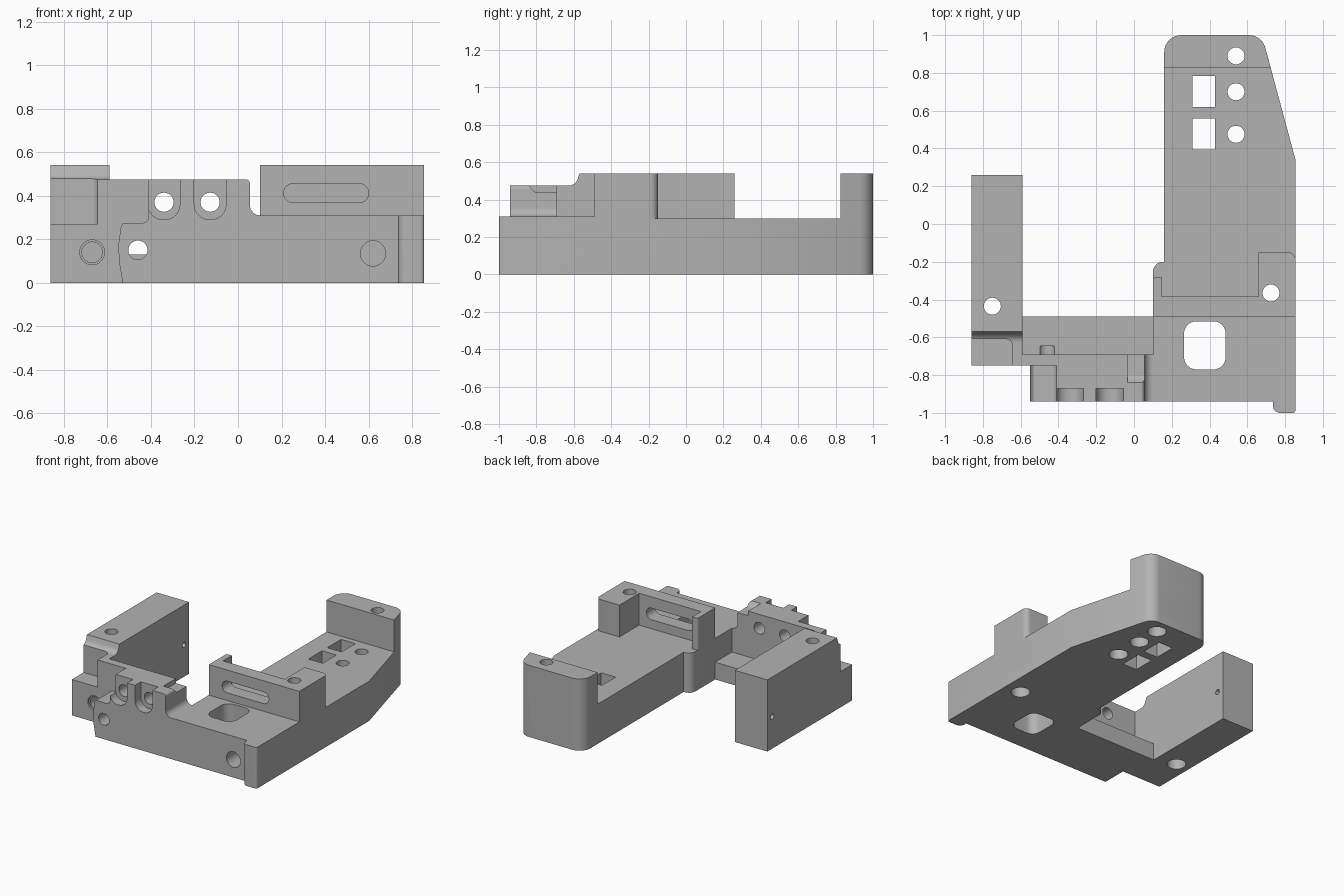
import bpy, bmesh, math
from mathutils import Vector

if "Cube" in bpy.data.objects:
    bpy.data.objects.remove(bpy.data.objects["Cube"])

grey = bpy.data.materials.new("plain grey")
grey.use_nodes = True
grey.diffuse_color = (0.45, 0.45, 0.45, 1)
grey.node_tree.nodes["Principled BSDF"].inputs["Base Color"].default_value = (0.45, 0.45, 0.45, 1)


def rounded(points, steps=8):
    """Outline with a fillet at each corner given as (u, v, radius)."""
    out = []
    for i, p in enumerate(points):
        c = Vector(p[:2])
        if len(p) < 3:
            out.append(c)
            continue
        d1 = (Vector(points[i - 1][:2]) - c).normalized()
        d2 = (Vector(points[(i + 1) % len(points)][:2]) - c).normalized()
        half = d1.angle(d2) / 2
        centre = c + (d1 + d2).normalized() * (p[2] / math.sin(half))
        start = c + d1 * (p[2] / math.tan(half)) - centre
        end = c + d2 * (p[2] / math.tan(half)) - centre
        sweep = start.angle_signed(end)
        for k in range(steps + 1):
            t = -sweep * k / steps
            out.append(centre + Vector((start.x * math.cos(t) - start.y * math.sin(t),
                                        start.x * math.sin(t) + start.y * math.cos(t))))
    return out


def prism(name, points, axis, a, b):
    """Extrude an outline along an axis from a to b."""
    place = {"x": lambda u, v, w: (w, u, v), "y": lambda u, v, w: (u, w, v),
             "z": lambda u, v, w: (u, v, w)}[axis]
    bm = bmesh.new()
    low, high = [[bm.verts.new(place(p[0], p[1], w)) for p in points] for w in (a, b)]
    bm.faces.new(low)
    bm.faces.new(high)
    for i in range(len(points)):
        bm.faces.new((low[i - 1], low[i], high[i], high[i - 1]))
    bmesh.ops.recalc_face_normals(bm, faces=bm.faces)
    mesh = bpy.data.meshes.new(name)
    bm.to_mesh(mesh)
    bm.free()
    mesh.materials.append(grey)
    obj = bpy.data.objects.new(name, mesh)
    bpy.context.collection.objects.link(obj)
    return obj


def rect(u0, u1, v0, v1, r=0):
    corners = [(u0, v0), (u1, v0), (u1, v1), (u0, v1)]
    return rounded([c + (r,) for c in corners]) if r else corners


def circle(u, v, r, n=32):
    return [(u + r * math.cos(math.tau * i / n), v + r * math.sin(math.tau * i / n)) for i in range(n)]


# Main deck with its angled rear corner and front foot
body = prism("mount_body", rounded([
    (0.16, 1, 0.09), (0.677, 1, 0.09), (0.855, 0.34), (0.855, -1, 0.015), (0.735, -1, 0.04),
    (0.735, -0.94), (0.1, -0.94), (0.1, -0.2, 0.055), (0.16, -0.2)]), "z", 0, 0.3)
solids = [
    # Slightly higher front deck
    prism("front_deck", rounded([(0.1, -0.94), (0.735, -0.94), (0.735, -1, 0.04),
                                 (0.855, -1, 0.015), (0.855, -0.45), (0.1, -0.45)]), "z", 0.1, 0.31),
    # Rear wall
    prism("rear_wall", rounded([(0.16, 0.825), (0.7238, 0.825), (0.677, 1, 0.09), (0.16, 1, 0.09)]),
          "z", 0.1, 0.54),
    # Cross wall with hooked end and corner block
    prism("cross_wall", rounded([
        (0.1, -0.49), (0.855, -0.49), (0.855, -0.15, 0.04), (0.66, -0.15), (0.66, -0.385),
        (0.145, -0.385), (0.145, -0.28), (0.1, -0.28, 0.02)]), "z", 0.1, 0.54),
    # Front bridge
    prism("front_bridge", rounded([
        (-0.53, 0), (-0.545, 0.09), (-0.55, 0.17), (-0.535, 0.275, 0.02), (-0.41, 0.275, 0.03),
        (-0.41, 0.475), (0.055, 0.475, 0.02), (0.055, 0.31, 0.045), (0.15, 0.31), (0.15, 0)]),
        "y", -0.94, -0.69),
    prism("bridge_plate", rounded([(-0.7, 0), (-0.41, 0), (-0.41, 0.475), (-0.7, 0.475)]),
          "y", -0.75, -0.69),
    prism("bridge_floor", rect(-0.65, 0.15, -0.72, -0.49), "z", 0, 0.13),
    # Side arm
    prism("side_arm", rounded([
        (-0.75, 0), (0.26, 0), (0.26, 0.54), (-0.57, 0.54), (-0.59, 0.475, 0.05),
        (-0.75, 0.475)]), "x", -0.86, -0.59),
]

cutters = [
    # Stepped corner of the arm
    prism("arm_step", rounded([(-0.9, -0.8), (-0.645, -0.8), (-0.645, -0.61, 0.03), (-0.9, -0.61)]),
          "z", 0.27, 0.6),
    # Rounded relief behind the bridge tab
    prism("tab_relief", rounded([(-0.84, 0.476), (-0.81, 0.44, 0.03), (-0.68, 0.44), (-0.68, 0.5),
                                 (-0.84, 0.5)]), "x", -0.035, 0.08),
    # Slot in the cross wall and the deck window
    prism("wall_slot", rect(0.21, 0.6, 0.368, 0.455, 0.043), "y", -0.6, -0.3),
    prism("deck_window", rect(0.265, 0.485, -0.77, -0.515, 0.065), "z", -0.1, 0.4),
    # Front holes
    prism("arm_front_hole", circle(-0.67, 0.14, 0.047), "y", -0.8, -0.6),
    prism("arm_hole_rim", circle(-0.67, 0.14, 0.057), "y", -0.8, -0.735),
    prism("bridge_low_hole", circle(-0.46, 0.15, 0.044), "y", -1, -0.645),
    prism("deck_front_hole", circle(0.62, 0.135, 0.058), "y", -1.1, -0.8),
    # Small pin hole across the arm
    prism("pin_hole", circle(0.2, 0.24, 0.02, 16), "x", -1, -0.5),
]
# U-shaped pockets with bores in the bridge
for x in (-0.34, -0.128):
    cutters.append(prism("pocket", rounded([(x - 0.073, 0.55), (x + 0.073, 0.55), (x + 0.073, 0.29, 0.07),
                                            (x - 0.073, 0.29, 0.07)]), "y", -1, -0.87))
    cutters.append(prism("bore", circle(x, 0.37, 0.044), "y", -1, -0.6))
# Vertical screw holes, wider below
for x, y in ((0.54, 0.89), (0.54, 0.7), (0.54, 0.475), (0.725, -0.365), (-0.75, -0.435)):
    cutters.append(prism("screw_hole", circle(x, y, 0.045), "z", -0.1, 0.7))
    cutters.append(prism("counterbore", circle(x, y, 0.066), "z", -0.1, 0.08))
# Strap slots
for y in (0.395, 0.62):
    cutters.append(prism("strap_slot", rect(0.31, 0.43, y, y + 0.163), "z", -0.1, 0.4))

# Join the solids, cut the openings and bake the result
helpers = solids + cutters
for h in helpers:
    h.hide_render = True
    mod = body.modifiers.new(h.name, "BOOLEAN")
    mod.object = h
    mod.operation = "UNION" if h in solids else "DIFFERENCE"
    mod.solver = "EXACT"
bpy.context.view_layer.update()
baked = bpy.data.meshes.new_from_object(body.evaluated_get(bpy.context.evaluated_depsgraph_get()))
body.modifiers.clear()
body.data = baked
for h in helpers:
    bpy.data.objects.remove(h)

bpy.ops.object.select_all(action="DESELECT")
body.select_set(True)
bpy.context.view_layer.objects.active = body
bpy.ops.object.shade_smooth_by_angle(angle=math.radians(30))
